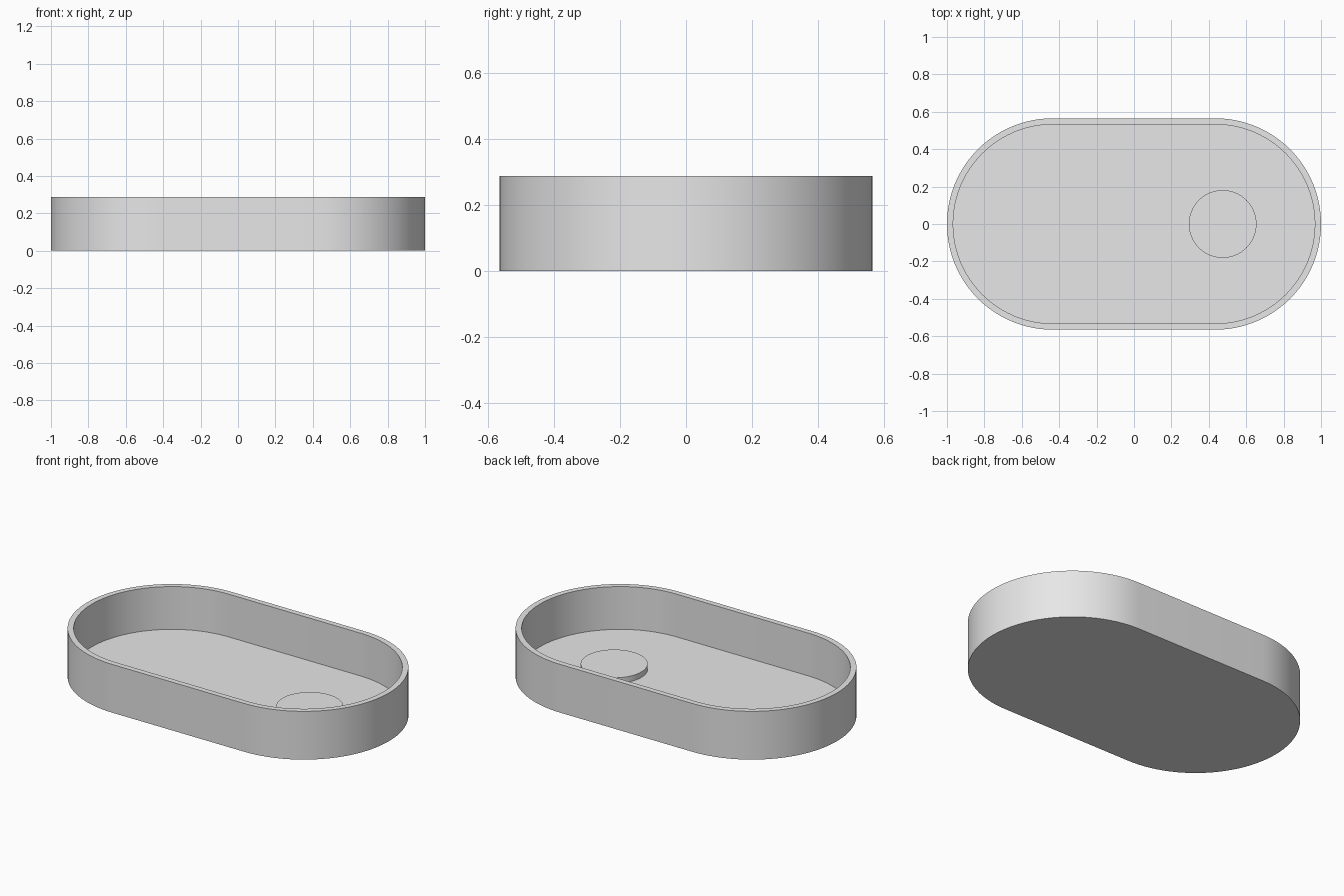
import bpy
import bmesh
import math

cube = bpy.data.objects.get("Cube")
if cube:
    bpy.data.objects.remove(cube, do_unlink=True)

HALF_STRAIGHT = 0.435   # distance from centre to each rounded end's centre
RADIUS = 0.565
WALL = 0.033
HEIGHT = 0.288
FLOOR = 0.033
SEGMENTS = 48

grey = bpy.data.materials.new("light grey")
grey.use_nodes = True
colour = (0.8, 0.8, 0.8, 1)
grey.diffuse_color = colour
grey.node_tree.nodes["Principled BSDF"].inputs["Base Color"].default_value = colour


def finish(bm, name):
    bmesh.ops.recalc_face_normals(bm, faces=bm.faces)
    mesh = bpy.data.meshes.new(name)
    bm.to_mesh(mesh)
    bm.free()
    mesh.materials.append(grey)
    obj = bpy.data.objects.new(name, mesh)
    bpy.context.collection.objects.link(obj)
    bpy.ops.object.select_all(action='DESELECT')
    obj.select_set(True)
    bpy.context.view_layer.objects.active = obj
    bpy.ops.object.shade_smooth_by_angle(angle=math.radians(30))
    return obj


def stadium(bm, radius, z):
    """Ring of vertices around a slot with two semicircular ends."""
    ring = []
    for side in (1, -1):
        for i in range(SEGMENTS + 1):
            a = math.pi * (i / SEGMENTS - 0.5)
            ring.append(bm.verts.new((side * (HALF_STRAIGHT + radius * math.cos(a)),
                                      side * radius * math.sin(a), z)))
    return ring


# Tray: outer wall, rim, inner wall, floor and underside
bm = bmesh.new()
inner = RADIUS - WALL
rings = [stadium(bm, r, z) for r, z in
         ((RADIUS, 0), (RADIUS, HEIGHT), (inner, HEIGHT), (inner, FLOOR))]
for low, high in zip(rings, rings[1:]):
    for i in range(len(low)):
        j = (i + 1) % len(low)
        bm.faces.new((low[i], low[j], high[j], high[i]))
bm.faces.new(rings[0])
bm.faces.new(rings[-1])
finish(bm, "tray")

# Raised round pad on the floor
bm = bmesh.new()
bmesh.ops.create_cone(bm, cap_ends=True, segments=64, radius1=0.181,
                      radius2=0.181, depth=0.034)
bmesh.ops.translate(bm, verts=bm.verts, vec=(0.474, 0, FLOOR + 0.016))
finish(bm, "round_pad")
